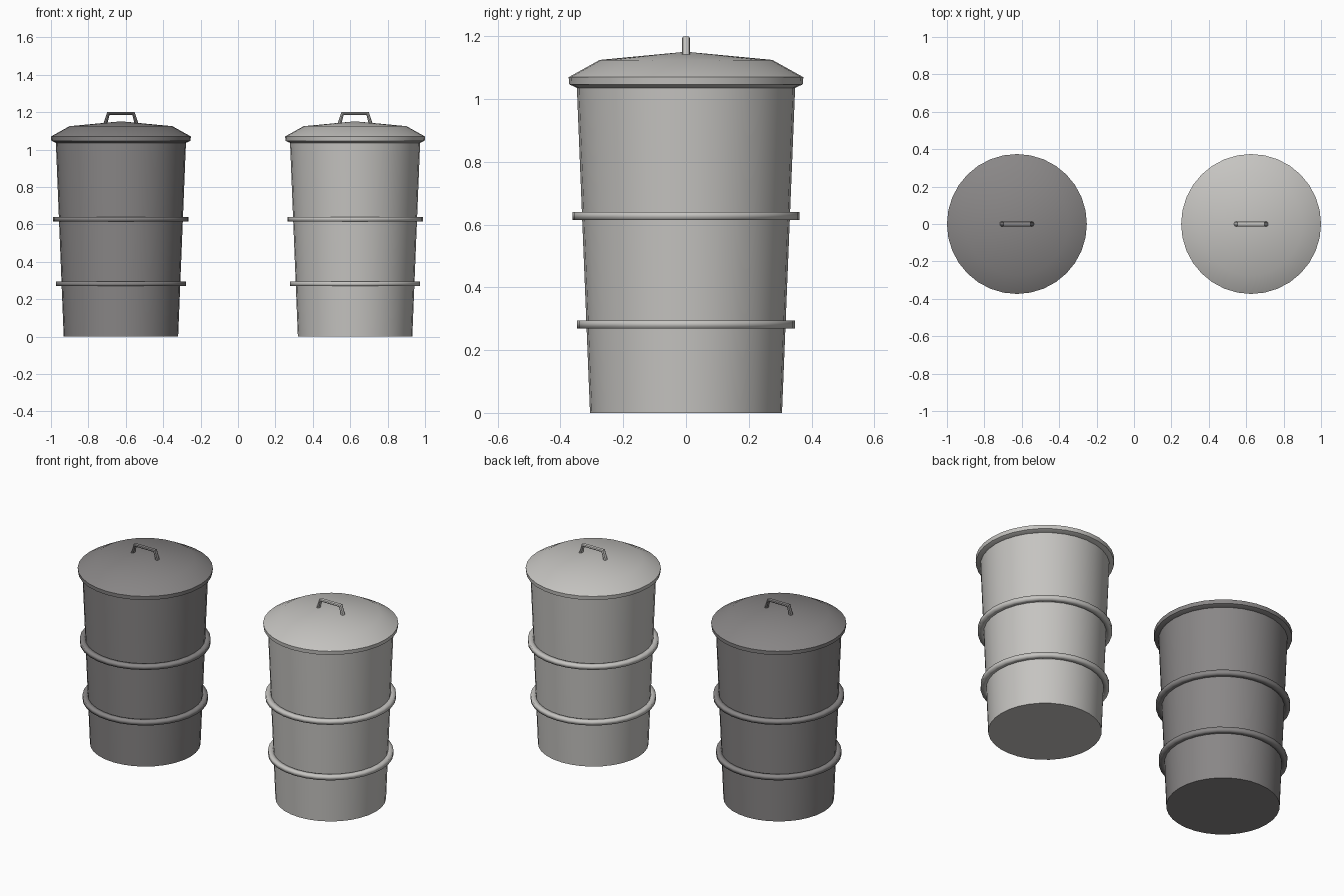
import bpy, bmesh, math

if "Cube" in bpy.data.objects:
    bpy.data.objects.remove(bpy.data.objects["Cube"])

SIDES = 32


def material(name, rgb):
    m = bpy.data.materials.new(name)
    m.diffuse_color = (*rgb, 1)
    m.use_nodes = True
    m.node_tree.nodes["Principled BSDF"].inputs["Base Color"].default_value = m.diffuse_color
    return m


def lathe(name, profile, x, mat, closed=False, angle=35):
    """Spin an (r, z) profile around z; r = 0 makes a pole, closed joins last to first."""
    bm = bmesh.new()
    rings = []
    for r, z in profile:
        if r == 0:
            rings.append([bm.verts.new((0, 0, z))] * SIDES)
        else:
            rings.append([bm.verts.new((r * math.cos(2 * math.pi * i / SIDES),
                                        r * math.sin(2 * math.pi * i / SIDES), z))
                          for i in range(SIDES)])
    pairs = list(zip(rings, rings[1:]))
    if closed:
        pairs.append((rings[-1], rings[0]))
    for a, b in pairs:
        for i in range(SIDES):
            j = (i + 1) % SIDES
            bm.faces.new(dict.fromkeys((a[i], a[j], b[j], b[i])))
    bmesh.ops.recalc_face_normals(bm, faces=bm.faces)
    me = bpy.data.meshes.new(name)
    bm.to_mesh(me)
    bm.free()
    ob = bpy.data.objects.new(name, me)
    ob.location.x = x
    me.materials.append(mat)
    bpy.context.collection.objects.link(ob)
    smooth(ob, angle)
    return ob


def smooth(ob, angle):
    bpy.ops.object.select_all(action='DESELECT')
    ob.select_set(True)
    bpy.context.view_layer.objects.active = ob
    bpy.ops.object.shade_smooth_by_angle(angle=math.radians(angle))


def handle(name, x, mat):
    """Bent rod with splayed legs, slightly deeper than it is thick."""
    cu = bpy.data.curves.new(name, 'CURVE')
    cu.dimensions = '3D'
    cu.bevel_depth = 0.01
    cu.bevel_resolution = 2
    cu.use_fill_caps = True
    sp = cu.splines.new('POLY')
    pts = [(-0.084, 1.135), (-0.067, 1.193), (0.067, 1.193), (0.084, 1.135)]
    sp.points.add(len(pts) - 1)
    for p, (px, pz) in zip(sp.points, pts):
        p.co = (px, 0, pz, 1)
    cu.materials.append(mat)
    ob = bpy.data.objects.new(name, cu)
    ob.location.x = x
    ob.scale.y = 1.35
    bpy.context.collection.objects.link(ob)
    bpy.ops.object.select_all(action='DESELECT')
    ob.select_set(True)
    bpy.context.view_layer.objects.active = ob
    bpy.ops.object.convert(target='MESH')
    smooth(bpy.context.object, 40)


def can(side, x, mat):
    # tapered body with flat base
    lathe(side + "_body", [(0, 0), (0.306, 0), (0.348, 1.04), (0, 1.04)], x, mat)
    # two raised hoops
    for label, z, r_in, r_out in (("lower", 0.282, 0.312, 0.347), ("upper", 0.628, 0.326, 0.362)):
        h = 0.0125
        lathe(f"{side}_{label}_hoop",
              [(r_in, z - h), (r_out, z - h), (r_out, z + h), (r_in, z + h)],
              x, mat, closed=True, angle=100)
    # shallow domed lid with overhanging rim
    lathe(side + "_lid",
          [(0, 1.036), (0.348, 1.036), (0.372, 1.047), (0.374, 1.07), (0.275, 1.125), (0, 1.151)],
          x, mat, angle=50)
    handle(side + "_lid_handle", x, mat)


can("left", -0.626, material("dark_grey", (0.25, 0.24, 0.24)))
can("right", 0.626, material("light_grey", (0.56, 0.55, 0.53)))
